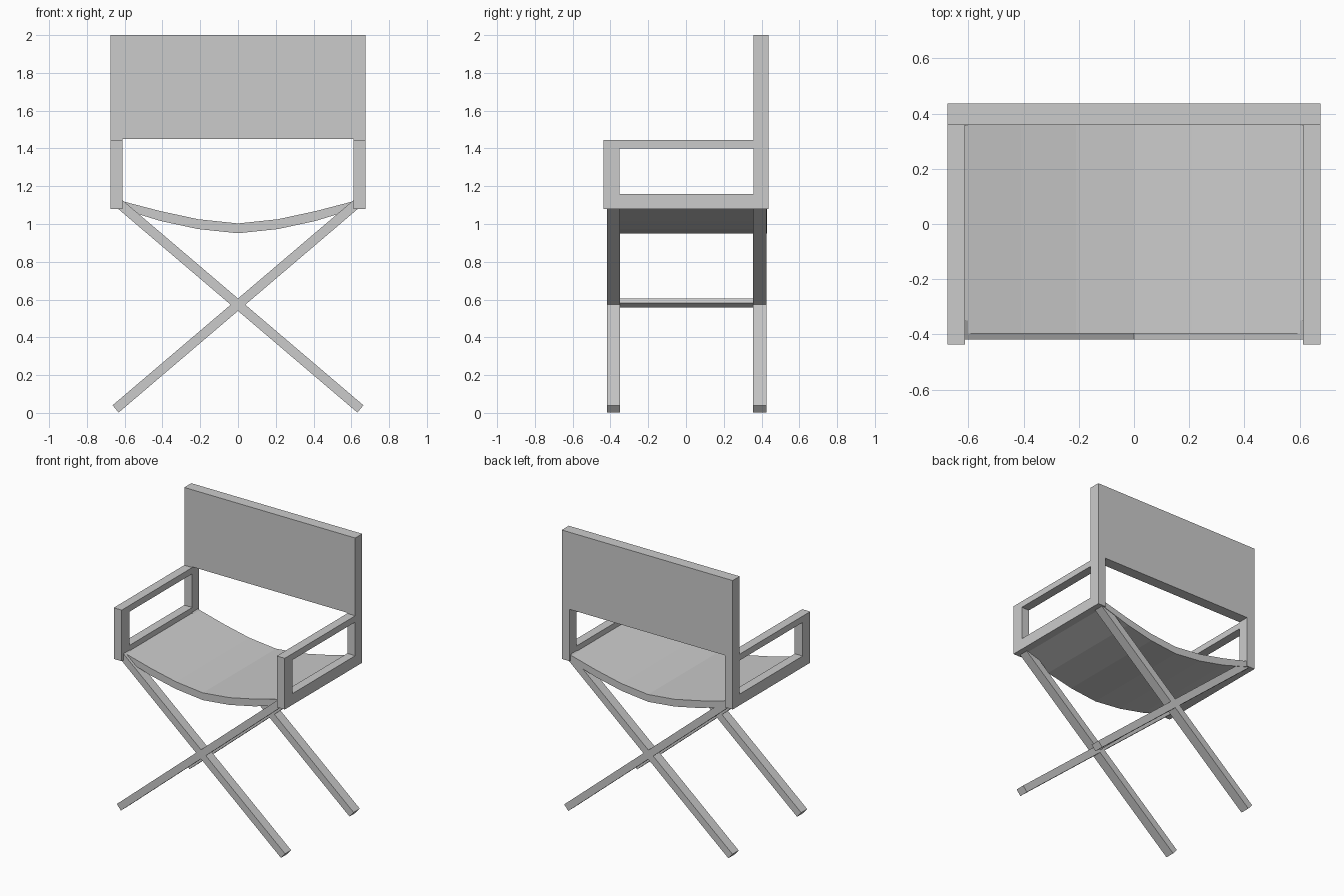
import bpy, bmesh, math
from mathutils import Matrix, Vector

if "Cube" in bpy.data.objects:
    bpy.data.objects.remove(bpy.data.objects["Cube"])


def finish(name, bm):
    bmesh.ops.recalc_face_normals(bm, faces=bm.faces)
    me = bpy.data.meshes.new(name)
    bm.to_mesh(me)
    bm.free()
    ob = bpy.data.objects.new(name, me)
    bpy.context.collection.objects.link(ob)
    return ob


def box(name, lo, hi):
    lo, hi = Vector(lo), Vector(hi)
    bm = bmesh.new()
    bmesh.ops.create_cube(bm, size=1, matrix=Matrix.Translation((lo + hi) / 2)
                          @ Matrix.Diagonal((*(hi - lo), 1)))
    return finish(name, bm)


def extrude_xz(name, pts, y0, y1):
    bm = bmesh.new()
    face = bm.faces.new([bm.verts.new((x, y0, z)) for x, z in pts])
    ret = bmesh.ops.extrude_face_region(bm, geom=[face])
    verts = [v for v in ret["geom"] if isinstance(v, bmesh.types.BMVert)]
    bmesh.ops.translate(bm, verts=verts, vec=(0, y1 - y0, 0))
    return finish(name, bm)


def bar_xz(name, a, b, width, y0, y1):
    a, b = Vector(a), Vector(b)
    d = (b - a).normalized() * width / 2
    n = Vector((-d.y, d.x))
    return extrude_xz(name, [a + n, b + n, b - n, a - n], y0, y1)


# Backrest panel
box("backrest", (-0.675, 0.358, 1.45), (0.675, 0.437, 2.0))

# Arm frames: rear post, front post, lower rail and armrest on each side
for side, s in (("right", 1), ("left", -1)):
    x0, x1 = sorted((s * 0.612, s * 0.675))
    box(side + "_rear_post", (x0, 0.358, 1.08), (x1, 0.437, 1.45))
    box(side + "_front_post", (x0, -0.437, 1.08), (x1, -0.352, 1.445))
    box(side + "_lower_rail", (x0, -0.352, 1.08), (x1, 0.358, 1.16))
    box(side + "_armrest", (x0, -0.352, 1.40), (x1, 0.358, 1.445))

# Sagging sling seat
half = [(0.0, 1.003), (0.21, 1.025), (0.41, 1.068), (0.625, 1.124)]
top = [(-x, z) for x, z in half[:0:-1]] + half
bottom = [(x, z - 0.052) for x, z in reversed(top)]
bottom[0], bottom[-1] = (0.625, 1.082), (-0.625, 1.082)
extrude_xz("seat", top + bottom, -0.397, 0.428)

# Crossed legs, front and back
for end, y0, y1 in (("front", -0.418, -0.35), ("back", 0.355, 0.425)):
    for side, s in (("right", 1), ("left", -1)):
        bar_xz(f"{end}_leg_{side}", (s * 0.648, 0.021), (-s * 0.637, 1.115),
               0.05, y0, y1)

# Stretcher joining the two leg crossings
c, r = 0.583, 0.024
ring = [(r * math.cos(t), c + r * math.sin(t))
        for t in (math.radians(-5 + 90 * i) for i in range(4))]
extrude_xz("stretcher", ring, -0.36, 0.365)
